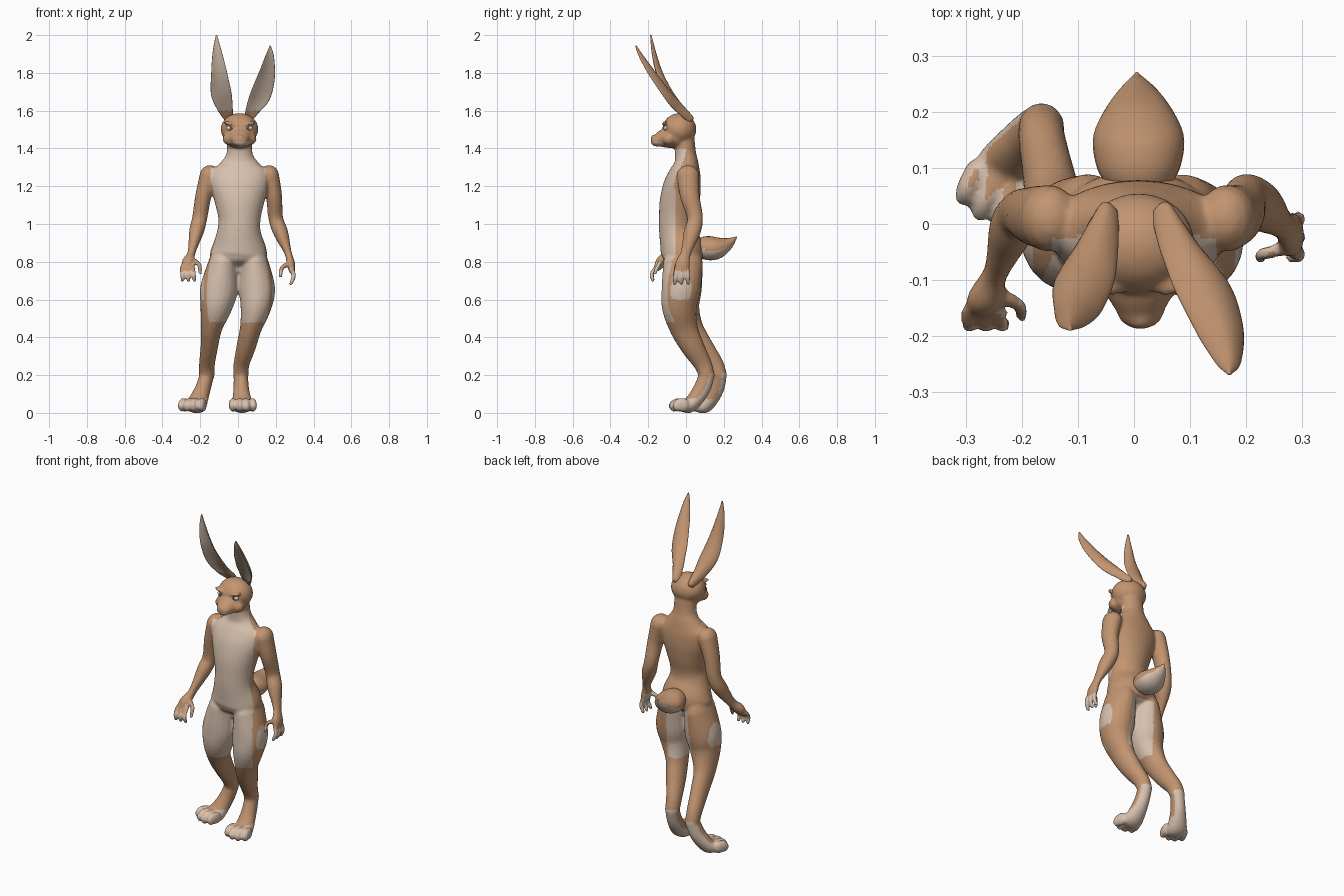
import bpy, bmesh, math
from mathutils import Vector, Matrix

cube = bpy.data.objects.get("Cube")
if cube:
    bpy.data.objects.remove(cube, do_unlink=True)


def material(name, rgb):
    mat = bpy.data.materials.new(name)
    mat.use_nodes = True
    color = (*rgb, 1)
    mat.diffuse_color = color
    mat.node_tree.nodes["Principled BSDF"].inputs["Base Color"].default_value = color
    return mat


fur = material("tan fur", (.54, .30, .165))
cream = material("cream fur", (.68, .53, .42))
eye_white = material("eye white", (.65, .65, .65))
iris_grey = material("iris grey", (.09, .10, .11))


def spline(points, steps):
    """Catmull-Rom interpolation of tuples (x, y, z, half width, half depth)."""
    ends = [points[0]] + points + [points[-1]]
    out = []
    for p, q, r, s in zip(ends, ends[1:], ends[2:], ends[3:]):
        for k in range(steps):
            t = k / steps
            out.append([b + t * (c - a) / 2 + t * t * (a - 2.5 * b + 2 * c - d / 2)
                        + t ** 3 * (1.5 * (b - c) + (d - a) / 2)
                        for a, b, c, d in zip(p, q, r, s)])
    return out + [list(points[-1])]


def tube(bm, points, ref=(0, -1, 0), cup=0, sides=20, steps=5):
    """Loft rounded elliptical rings along a smooth path."""
    path = spline(points, steps)
    centres = [Vector(p[:3]) for p in path]
    frames = []
    for i, p in enumerate(path):
        tangent = (centres[min(i + 1, len(path) - 1)] - centres[max(i - 1, 0)]).normalized()
        side = tangent.cross(Vector(ref)).normalized()
        frames.append((centres[i], side, side.cross(tangent), tangent,
                       max(p[3], .002), max(p[4], .002)))

    def dome(frame, sign):
        c, u, v, t, a, b = frame
        r = min(a, b) * sign
        return [(c + t * r * math.sin(w), u, v, t, a * math.cos(w), b * math.cos(w))
                for w in (.5, 1, 1.4)]

    frames = dome(frames[0], -1)[::-1] + frames + dome(frames[-1], 1)
    rings = []
    for c, u, v, t, a, b in frames:
        ring = []
        for k in range(sides):
            w = math.tau * k / sides
            bend = cup * math.cos(w) ** 2 * min(1, a / .04)
            ring.append(bm.verts.new(c + u * a * math.cos(w) + v * (b * math.sin(w) + bend)))
        rings.append(ring)
    for low, high in zip(rings, rings[1:]):
        for k in range(sides):
            n = (k + 1) % sides
            bm.faces.new((low[k], low[n], high[n], high[k]))
    bm.faces.new(rings[0][::-1])
    bm.faces.new(rings[-1])


def ball(bm, centre, size, tilt=0):
    matrix = (Matrix.Translation(centre) @ Matrix.Rotation(tilt, 4, "Y")
              @ Matrix.Diagonal((*size, 1)))
    bmesh.ops.create_uvsphere(bm, u_segments=24, v_segments=14, radius=1, matrix=matrix)


def finish(name, bm, mats):
    bmesh.ops.recalc_face_normals(bm, faces=bm.faces[:])
    mesh = bpy.data.meshes.new(name)
    bm.to_mesh(mesh)
    bm.free()
    for mat in mats:
        mesh.materials.append(mat)
    mesh.shade_smooth()
    obj = bpy.data.objects.new(name, mesh)
    bpy.context.collection.objects.link(obj)
    return obj


def paint(obj, rule):
    for face in obj.data.polygons:
        face.material_index = int(rule(face.center, face.normal))


body = bmesh.new()

# Torso and neck
tube(body, [(0, -.02, .775, .09, .05), (0, -.02, .81, .145, .1), (.005, -.02, .86, .148, .115),
            (.005, -.042, .95, .118, .1), (.008, -.045, 1.02, .111, .098),
            (.008, -.035, 1.11, .13, .105), (.008, -.02, 1.2, .155, .1),
            (.008, -.005, 1.27, .155, .083), (.008, .002, 1.32, .105, .065),
            (.008, -.002, 1.37, .07, .056), (.008, -.01, 1.45, .066, .055)], sides=32)

# Head, muzzle, cheeks and brows
ball(body, (.008, -.035, 1.502), (.1, .09, .085))
tube(body, [(.008, -.05, 1.465, .085, .065), (.01, -.11, 1.455, .066, .053),
            (.012, -.155, 1.442, .043, .033)], ref=(0, 0, 1))
ball(body, (.012, -.174, 1.458), (.02, .014, .013))
for s in (-1, 1):
    ball(body, (.008 + s * .05, -.108, 1.531), (.036, .02, .011), -s * .25)
    ball(body, (.008 + s * .045, -.09, 1.45), (.045, .04, .035))

# Legs
tube(body, [(.085, -.015, .8, .075, .105), (.1, -.025, .66, .096, .104),
            (.094, -.035, .56, .082, .093), (.068, -.012, .45, .058, .075),
            (.043, .035, .35, .051, .062), (.019, .088, .26, .042, .048),
            (.015, .11, .2, .041, .042)])
tube(body, [(-.08, -.015, .8, .075, .105), (-.1, -.02, .66, .1, .104),
            (-.116, -.02, .56, .085, .092), (-.14, .02, .45, .057, .072),
            (-.152, .085, .35, .046, .06), (-.164, .15, .26, .042, .048),
            (-.165, .175, .2, .041, .042)])


def foot(hock, ball_point, heading):
    """Raised heel, broad paw and four toes."""
    hock, paw = Vector(hock), Vector(ball_point)
    ahead = Vector((math.sin(heading), -math.cos(heading), 0))
    across = Vector((math.cos(heading), math.sin(heading), 0))
    mid = hock.lerp(paw, .5) - ahead * .015
    tube(body, [(*hock, .038, .042), (*mid, .042, .045), (*paw, .058, .04),
                (*(paw + ahead * .04), .062, .034)], ref=(0, -.5, .8))
    for k in (-1.5, -.5, .5, 1.5):
        reach = .095 - .008 * abs(k) ** 2
        a = paw + across * k * .034 + ahead * .03
        b = paw + across * k * .037 + ahead * reach
        tube(body, [(*a, .021, .036), (*a.lerp(b, .6), .021, .036),
                    (b.x, b.y, .032, .018, .028)], ref=(0, 0, 1), sides=14)


foot((.015, .11, .2), (.022, .022, .042), .06)
foot((-.165, .175, .2), (-.222, .105, .042), -.36)

# Arms
tube(body, [(.165, .01, 1.26, .052, .06), (.19, .02, 1.15, .043, .052),
            (.2, .048, 1.03, .039, .042), (.228, .03, .95, .039, .044),
            (.264, 0, .85, .02, .028), (.28, -.018, .79, .022, .04), (.285, -.022, .755, .017, .036)])
tube(body, [(-.15, .01, 1.26, .052, .06), (-.183, .015, 1.15, .043, .052),
            (-.203, .018, 1.03, .04, .042), (-.22, -.012, .96, .039, .044),
            (-.246, -.085, .85, .021, .028), (-.262, -.13, .8, .034, .03), (-.267, -.15, .77, .034, .02)])


def finger(start, end, bow, r=.0125):
    a, b = Vector(start), Vector(end)
    m = a.lerp(b, .5) + Vector(bow)
    tube(body, [(*a, r, r), (*m, r, r), (*b, r * .85, r * .85)], sides=12)


# Fingers and thumbs
for k in (-1, 0, 1):
    finger((.286, -.022 + k * .03, .76), (.28, -.024 + k * .036, .685), (.012, 0, 0))
    finger((-.268 + k * .028, -.155, .77), (-.262 + k * .032, -.175, .702), (0, -.016, 0))
finger((.268, -.045, .79), (.225, -.06, .725), (-.014, 0, .01))
finger((-.238, -.125, .81), (-.2, -.165, .74), (.014, 0, .01))

# Fuse the body into one smooth skin
blank = finish("body_blank", body, [])
remesh = blank.modifiers.new("fuse", "REMESH")
remesh.mode = "VOXEL"
remesh.voxel_size = .0075
soften = blank.modifiers.new("soften", "SMOOTH")
soften.factor = .5
soften.iterations = 5
bpy.context.view_layer.update()
skin = bpy.data.meshes.new_from_object(blank.evaluated_get(bpy.context.evaluated_depsgraph_get()))
bpy.data.objects.remove(blank, do_unlink=True)
skin.name = "body"
skin.materials.clear()
for mat in (fur, cream):
    skin.materials.append(mat)
for v in skin.vertices:
    v.co.z = max(v.co.z, 0)
skin.shade_smooth()
skin_obj = bpy.data.objects.new("body", skin)
bpy.context.collection.objects.link(skin_obj)


def is_cream(c, n):
    x, y, z = abs(c.x), c.y, c.z
    if z < .24:                                   # toes, soles and heels
        return z < .075 or (n.y > .3 and z < .21)
    if x > .18 and .6 < z < .84:                  # fingers and palms
        return z < .75 or (z < .8 and n.x * c.x < -.1)
    if z < .8:                                    # inner thighs
        return z > .48 and x < .115 - .5 * y
    if z < 1.4:                                   # belly, chest and throat
        return x < .147 and y < -.055 + .3 * max(0, z - 1.2)
    return z < 1.437 and y < -.12                 # mouth


paint(skin_obj, is_cream)

# Ears
ears = {"left_ear": [(.055, .02, 1.56, .022, .02), (.085, -.03, 1.62, .038, .016),
                     (.122, -.09, 1.69, .054, .014), (.152, -.165, 1.79, .046, .012),
                     (.168, -.235, 1.89, .024, .009), (.17, -.265, 1.942, .004, .004)],
        "right_ear": [(-.05, .02, 1.56, .022, .02), (-.07, -.03, 1.62, .04, .016),
                      (-.09, -.085, 1.7, .054, .014), (-.1, -.135, 1.8, .043, .012),
                      (-.11, -.168, 1.91, .025, .009), (-.114, -.186, 1.998, .004, .004)]}
for name, points in ears.items():
    bm = bmesh.new()
    tube(bm, points, cup=.02, sides=24, steps=8)
    paint(finish(name, bm, [fur, cream]), lambda c, n: n.y < -.35 and c.z > 1.6)

# Tail
bm = bmesh.new()
tube(bm, [(.008, .06, .865, .05, .045), (.008, .1, .872, .074, .062), (.008, .16, .873, .08, .06),
          (.007, .22, .895, .048, .034), (.005, .267, .93, .004, .004)], ref=(0, 0, 1), sides=28)
paint(finish("tail", bm, [fur, cream]), lambda c, n: n.z < -.15)

# Eyes
for side, s in (("left", 1), ("right", -1)):
    bm = bmesh.new()
    ball(bm, (.008 + s * .047, -.106, 1.506), (.023, .013, .013), -s * .2)
    paint(finish(side + "_eye", bm, [eye_white, iris_grey]),
          lambda c, n: math.hypot(c.x - .008 - s * .045, c.z - 1.507) < .009)
